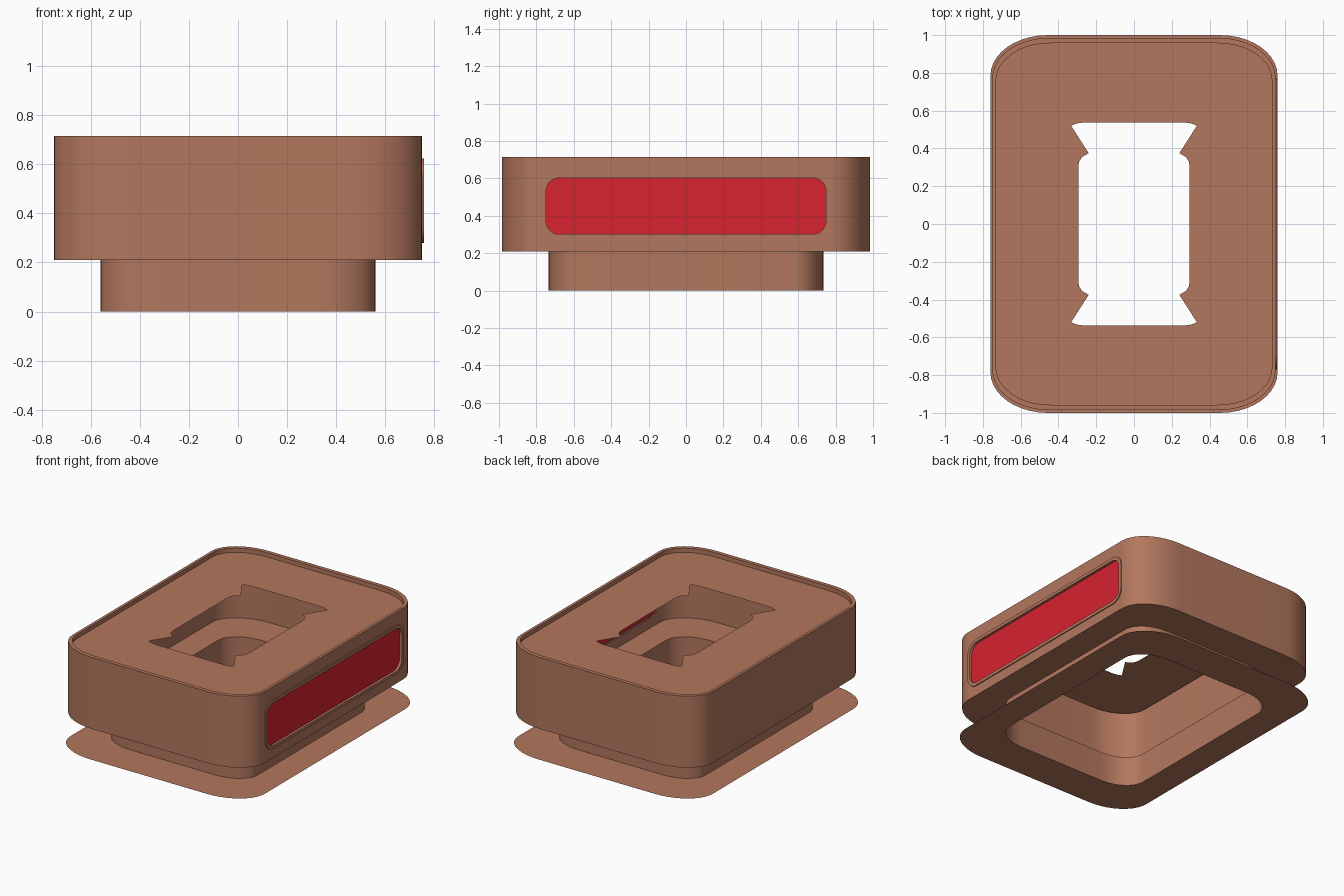
import bpy, bmesh, math

if "Cube" in bpy.data.objects:
    bpy.data.objects.remove(bpy.data.objects["Cube"])


def material(name, rgb):
    m = bpy.data.materials.new(name)
    m.diffuse_color = (*rgb, 1)
    m.use_nodes = True
    m.node_tree.nodes["Principled BSDF"].inputs["Base Color"].default_value = m.diffuse_color
    return m


BROWN = material("clay_brown", (0.45, 0.185, 0.112))
RED = material("signal_red", (0.68, 0.017, 0.028))


def rounded(hx, hy, rx, ry, n=10):
    """Counter-clockwise rectangle outline with elliptical corners."""
    pts = []
    for k, (sx, sy) in enumerate([(1, 1), (-1, 1), (-1, -1), (1, -1)]):
        for i in range(n + 1):
            a = math.pi / 2 * (k + i / n)
            pts.append((sx * (hx - rx) + rx * math.cos(a),
                        sy * (hy - ry) + ry * math.sin(a)))
    return pts


def at_z(pts, z):
    return [(x, y, z) for x, y in pts]


def at_x(pts, x, zc=0.452):
    return [(x, a, b + zc) for a, b in pts]


def finish(name, bm, mat):
    me = bpy.data.meshes.new(name)
    bm.to_mesh(me)
    bm.free()
    me.materials.append(mat)
    ob = bpy.data.objects.new(name, me)
    bpy.context.collection.objects.link(ob)
    bpy.context.view_layer.objects.active = ob
    ob.select_set(True)
    bpy.ops.object.shade_smooth_by_angle(angle=math.radians(30))
    ob.select_set(False)
    return ob


def loft(name, loops, mat, skip=None):
    """Skin closed loops in order; skip(face) removes faces."""
    bm = bmesh.new()
    rings = [[bm.verts.new(p) for p in l] for l in loops]
    for a, b in zip(rings, rings[1:]):
        n = len(a)
        for i in range(n):
            j = (i + 1) % n
            bm.faces.new((a[i], a[j], b[j], b[i]))
    if skip:
        bad = [f for f in bm.faces if skip(f)]
        bmesh.ops.delete(bm, geom=bad, context='FACES')
    return finish(name, bm, mat)


def plate(name, loops, mat, normal):
    """Flat sheet: first loop is the outline, the rest are holes."""
    bm = bmesh.new()
    edges = []
    for l in loops:
        vs = [bm.verts.new(p) for p in l]
        edges += [bm.edges.new((vs[i - 1], vs[i])) for i in range(len(vs))]
    bmesh.ops.triangle_fill(bm, edges=edges, use_beauty=True, use_dissolve=False, normal=normal)
    bm.normal_update()
    for f in bm.faces:
        if sum(a * b for a, b in zip(f.normal, normal)) < 0:
            f.normal_flip()
    return finish(name, bm, mat)


Z_LOW, Z_TOP, Z_LID = 0.21, 0.715, 0.685
HX, HY, RX, RY = 0.75, 0.985, 0.30, 0.21

flange = rounded(0.76, 1.0, 0.305, 0.215)
neck = rounded(0.56, 0.735, 0.225, 0.158)
body = rounded(HX, HY, RX, RY)
rim = rounded(0.73, 0.957, 0.285, 0.195)

# thin foot flange and open neck
loft("base_flange", [at_z(neck, 0), at_z(flange, 0)], BROWN)
loft("neck", [at_z(neck, 0), at_z(neck, Z_LOW)], BROWN)

# hollow body: floor ledge, wall, rim and rim step; flat right wall left open
loft("body", [at_z(neck, Z_LOW), at_z(body, Z_LOW), at_z(body, Z_TOP),
              at_z(rim, Z_TOP), at_z(rim, Z_LID)], BROWN,
     lambda f: all(abs(v.co.x - HX) < 1e-4 for v in f.verts)
     and f.calc_area() > 0.3)

# right wall with the window opening
win_out = rounded(0.77, 0.172, 0.085, 0.085)
win_in = rounded(0.748, 0.15, 0.07, 0.07)
wy = HY - RY
wall = [(HX, -wy, Z_LOW), (HX, wy, Z_LOW), (HX, wy, Z_TOP), (HX, -wy, Z_TOP)]
plate("right_wall", [wall, at_x(win_out, HX)], BROWN, (1, 0, 0))

# raised window frame and recessed red panel
loft("window_frame", [at_x(win_out, HX), at_x(win_out, 0.757),
                      at_x(win_in, 0.757), at_x(win_in, 0.74)], BROWN)
plate("red_panel", [at_x(win_in, 0.74)], RED, (1, 0, 0))

# lid with flared opening, one quarter mirrored to all four
q = [(0.295, 0.30), (0.291, 0.33), (0.275, 0.355), (0.24, 0.375),
     (0.333, 0.52), (0.305, 0.532), (0.265, 0.538)]
half = q + [(-x, y) for x, y in reversed(q)]
opening = half + [(-x, -y) for x, y in half]
plate("lid", [at_z(rim, Z_LID), at_z(opening, Z_LID)], BROWN, (0, 0, 1))
